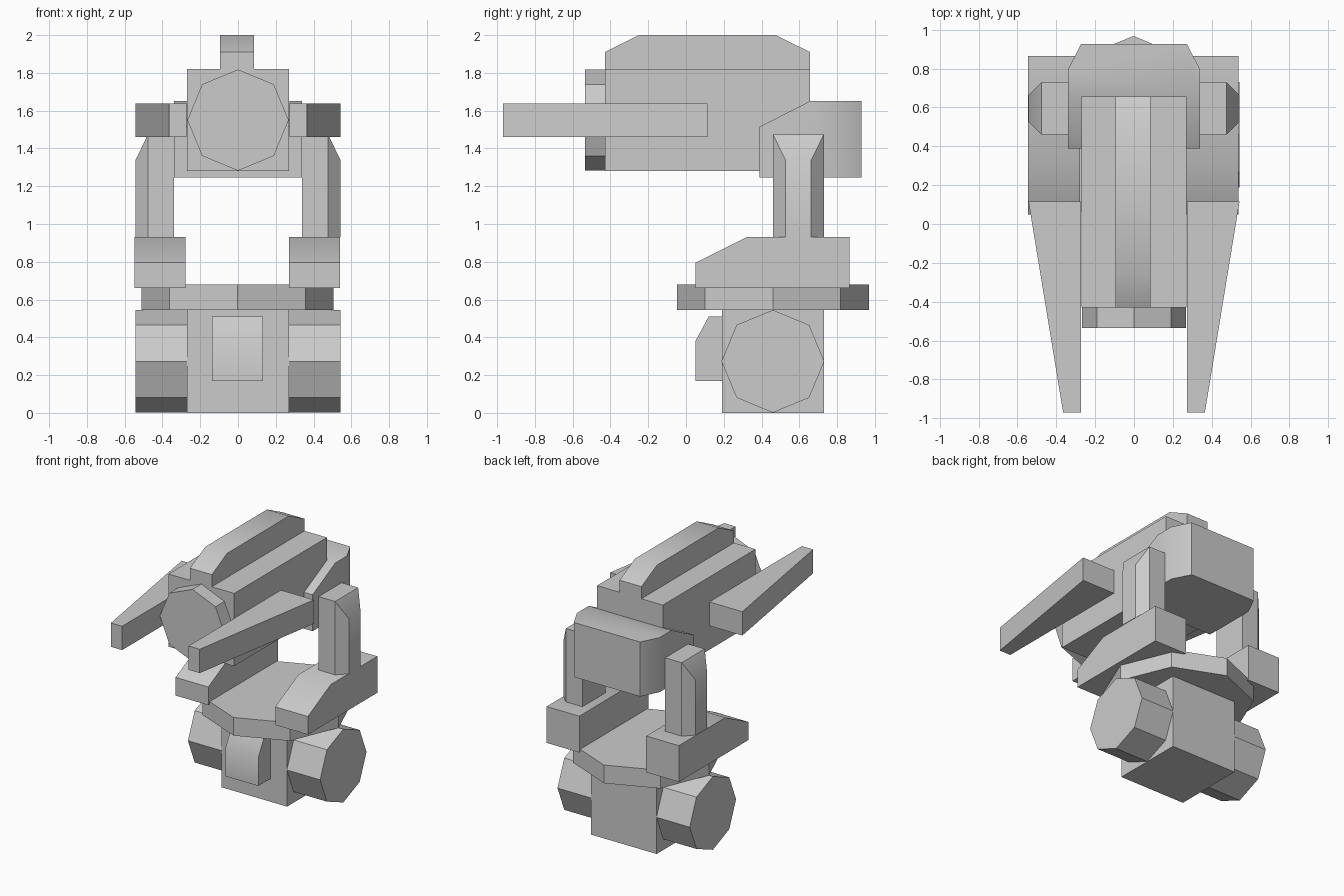
import bpy
import bmesh
import math
from mathutils import Vector

default_cube = bpy.data.objects.get("Cube")
if default_cube:
    bpy.data.objects.remove(default_cube, do_unlink=True)

GREY = (0.6, 0.6, 0.6, 1.0)
grey = bpy.data.materials.new("plain grey")
grey.use_nodes = True
grey.diffuse_color = GREY
grey.node_tree.nodes["Principled BSDF"].inputs["Base Color"].default_value = GREY


def prism(name, axis, profile, lo, hi, cuts=(), mirror=False, shift=0.0):
    """Extrude a profile along an axis, slice off corners, optionally mirror in x."""
    place = {
        "X": lambda a, b, t: (t, a, b),
        "Y": lambda a, b, t: (a, t, b),
        "Z": lambda a, b, t: (a, b, t),
    }[axis]
    bm = bmesh.new()
    face = bm.faces.new([bm.verts.new(place(a, b, lo)) for a, b in profile])
    ext = bmesh.ops.extrude_face_region(bm, geom=[face], use_keep_orig=True)
    top = [v for v in ext["geom"] if isinstance(v, bmesh.types.BMVert)]
    offset = Vector(place(0, 0, hi)) - Vector(place(0, 0, lo))
    bmesh.ops.translate(bm, verts=top, vec=offset)
    for point, normal in cuts:
        bmesh.ops.bisect_plane(bm, geom=bm.verts[:] + bm.edges[:] + bm.faces[:],
                               plane_co=point, plane_no=normal, clear_outer=True)
        bmesh.ops.holes_fill(bm, edges=[e for e in bm.edges if e.is_boundary])
    bmesh.ops.recalc_face_normals(bm, faces=bm.faces[:])
    mesh = bpy.data.meshes.new(name)
    bm.to_mesh(mesh)
    bm.free()
    mesh.materials.append(grey)
    obj = bpy.data.objects.new(name, mesh)
    bpy.context.collection.objects.link(obj)
    obj.location.x = shift
    bpy.ops.object.select_all(action="DESELECT")
    obj.select_set(True)
    bpy.context.view_layer.objects.active = obj
    bpy.ops.object.shade_smooth_by_angle(angle=math.radians(30))
    if mirror:
        obj.modifiers.new("Mirror", "MIRROR").use_mirror_merge = False
    return obj


def rect(a0, a1, b0, b1):
    return [(a0, b0), (a1, b0), (a1, b1), (a0, b1)]


def octagon(a, b, r):
    return [(a + r * math.cos(i * math.pi / 4), b + r * math.sin(i * math.pi / 4))
            for i in range(8)]


# Base: block, side drums, front panel and turntable
prism("base_block", "X", rect(0.19, 0.73, 0, 0.545), -0.27, 0.27)
prism("base_drums", "X", octagon(0.46, 0.273, 0.272), 0.27, 0.543, mirror=True)
prism("front_panel", "X",
      [(0.05, 0.17), (0.05, 0.38), (0.12, 0.51), (0.19, 0.51), (0.19, 0.17)],
      -0.135, 0.135, shift=-0.003)
prism("turntable", "Z", octagon(-0.003, 0.46, 0.508), 0.545, 0.68)

# Side supports: sloped feet and bevelled posts
prism("support_feet", "X",
      [(0.05, 0.66), (0.05, 0.795), (0.32, 0.93), (0.865, 0.93), (0.865, 0.66)],
      0.275, 0.543, mirror=True, shift=-0.004)
prism("support_posts", "Z", rect(0.34, 0.543, 0.46, 0.73), 0.93, 1.475, mirror=True,
      cuts=[((0.476, 0.46, 1), (1, -1, 0)),
            ((0.476, 0.73, 1), (1, 1, 0)),
            ((0.476, 0.6, 1.475), (0.135, 0, 0.066))])

# Head: rear housing with tapered back corners, main body, top ridge, front disc
prism("rear_housing", "X",
      [(0.39, 1.245), (0.39, 1.515), (0.655, 1.65), (0.928, 1.65), (0.928, 1.245)],
      -0.34, 0.34,
      cuts=[((s * 0.34, 0.795, 1.4), (s * 0.133, 0.068, 0)) for s in (-1, 1)])
prism("main_body", "X", rect(-0.43, 0.657, 1.28, 1.82), -0.27, 0.27)
prism("top_ridge", "X",
      [(-0.43, 1.82), (-0.43, 1.91), (-0.25, 2.0), (0.475, 2.0), (0.657, 1.91), (0.657, 1.82)],
      -0.09, 0.09, shift=-0.004)
prism("front_disc", "Y", octagon(0, 1.55, 0.268), -0.535, -0.43)

# Tapered forward arms
prism("forward_arms", "Z",
      [(0.273, 0.115), (0.543, 0.115), (0.365, -0.97), (0.273, -0.97)],
      1.46, 1.637, mirror=True)
